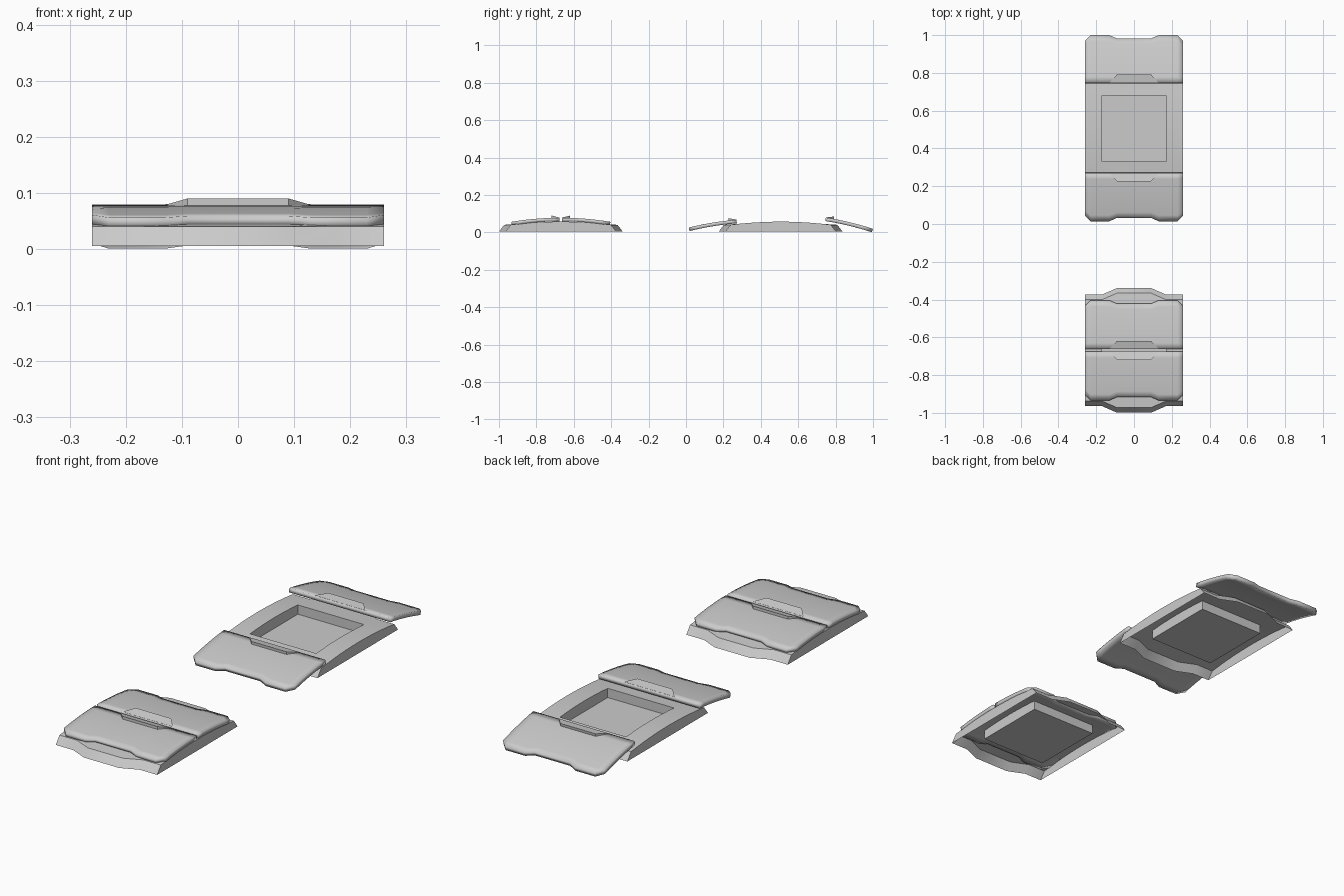
import bpy, bmesh, math

cube = bpy.data.objects.get("Cube")
if cube:
    bpy.data.objects.remove(cube, do_unlink=True)

grey = bpy.data.materials.new("plain_grey")
grey.use_nodes = True
colour = (0.6, 0.6, 0.6, 1)
grey.diffuse_color = colour
grey.node_tree.nodes["Principled BSDF"].inputs["Base Color"].default_value = colour


def finish(bm, name, loc, rot=(0, 0, 0), thickness=0):
    mesh = bpy.data.meshes.new(name)
    bm.to_mesh(mesh)
    bm.free()
    mesh.materials.append(grey)
    ob = bpy.data.objects.new(name, mesh)
    bpy.context.collection.objects.link(ob)
    ob.location, ob.rotation_euler = loc, rot
    if thickness:
        mod = ob.modifiers.new("plate_thickness", "SOLIDIFY")
        mod.thickness = thickness
        mod.offset = -1
    bpy.ops.object.select_all(action="DESELECT")
    ob.select_set(True)
    bpy.context.view_layer.objects.active = ob
    bpy.ops.object.shade_smooth_by_angle(angle=math.radians(20))
    return ob


def mirrored(half):
    """Mirror (x, value) columns across the centre."""
    return [(-x, v) for x, v in reversed(half)] + half


# Frame: open-bottomed curved shell with bulged ends and a sunken well
def frame(name, y):
    bm = bmesh.new()
    base, well_x, well_y = 0.005, 0.17, 0.175
    cols = mirrored([(0.09, 0.035), (well_x, 0.0), (0.26, 0.0)])
    inner = [-well_y + 2 * well_y * i / 8 for i in range(9)]

    def top(v):
        return 0.057 - 0.017 * min(1, abs(v) / 0.27) ** 2

    grid = []
    for x, bulge in cols:
        lo, hi = 0.295 + bulge, 0.268 + bulge
        rows = [-hi, -0.22] + inner + [0.22, hi]
        pts = [(-lo, base)] + [(v, top(v)) for v in rows] + [(lo, base)]
        grid.append([bm.verts.new((x, v, z)) for v, z in pts])
    n = len(grid[0])
    for a, b in zip(grid, grid[1:]):
        for j in range(n - 1):
            in_well = abs(a[j].co.x + b[j].co.x) < 2 * well_x - 0.01 \
                and abs(a[j].co.y + a[j + 1].co.y) < 2 * well_y
            if not in_well:
                bm.faces.new((a[j], b[j], b[j + 1], a[j + 1]))
    # side walls
    bm.faces.new(grid[0])
    bm.faces.new(reversed(grid[-1]))
    # well walls and floor
    rim = [c[3:12] for c in grid[1:-1]]
    floor = [bm.verts.new((x, v, 0.007)) for x, v in
             ((-well_x, -well_y), (well_x, -well_y), (well_x, well_y), (-well_x, well_y))]
    bm.faces.new(floor)
    bm.faces.new([c[0] for c in rim] + [floor[1], floor[0]])
    bm.faces.new([c[-1] for c in reversed(rim)] + [floor[3], floor[2]])
    bm.faces.new(list(reversed(rim[0])) + [floor[0], floor[3]])
    bm.faces.new(rim[-1] + [floor[2], floor[1]])
    finish(bm, name, (0, y, 0))


# Lid: curved plate with clipped corners, notched end and a raised grip wedge
def lid(name, y, z=0, tilt=0, turn=0):
    place = (0, y, z), (math.radians(tilt), 0, turn)
    seam, steps = 0.007, 8
    bm = bmesh.new()
    cols = mirrored([(0.09, 0.247), (0.13, 0.265), (0.23, 0.265), (0.26, 0.235)])
    grid = []
    for x, end in cols:
        vs = [seam + (end - seam) * i / steps for i in range(steps + 1)]
        grid.append([bm.verts.new((x, -v, 0.078 - 0.022 * (v / 0.265) ** 2)) for v in vs])
    for a, b in zip(grid, grid[1:]):
        for j in range(steps):
            bm.faces.new((a[j], a[j + 1], b[j + 1], b[j]))
    finish(bm, name, *place, thickness=0.019)

    bm = bmesh.new()
    outline = ((-0.13, -seam), (-0.09, -0.05), (0.09, -0.05), (0.13, -seam))
    tops = [bm.verts.new((x, v, 0.0785 if v == -seam else 0.09)) for x, v in outline]
    lows = [bm.verts.new((x, v, 0.07)) for x, v in outline]
    bm.faces.new(tops)
    bm.faces.new(reversed(lows))
    for i in range(4):
        k = (i + 1) % 4
        bm.faces.new((tops[k], tops[i], lows[i], lows[k]))
    finish(bm, name + "_grip", *place)


# Closed hatch
frame("closed_frame", -0.669)
lid("closed_front_lid", -0.669)
lid("closed_back_lid", -0.669, turn=math.pi)

# Open hatch with its lids slid apart and tipped down
frame("open_frame", 0.506)
lid("open_front_lid", 0.283, z=-0.01, tilt=4.4)
lid("open_back_lid", 0.729, z=0.003, tilt=8.6, turn=math.pi)
